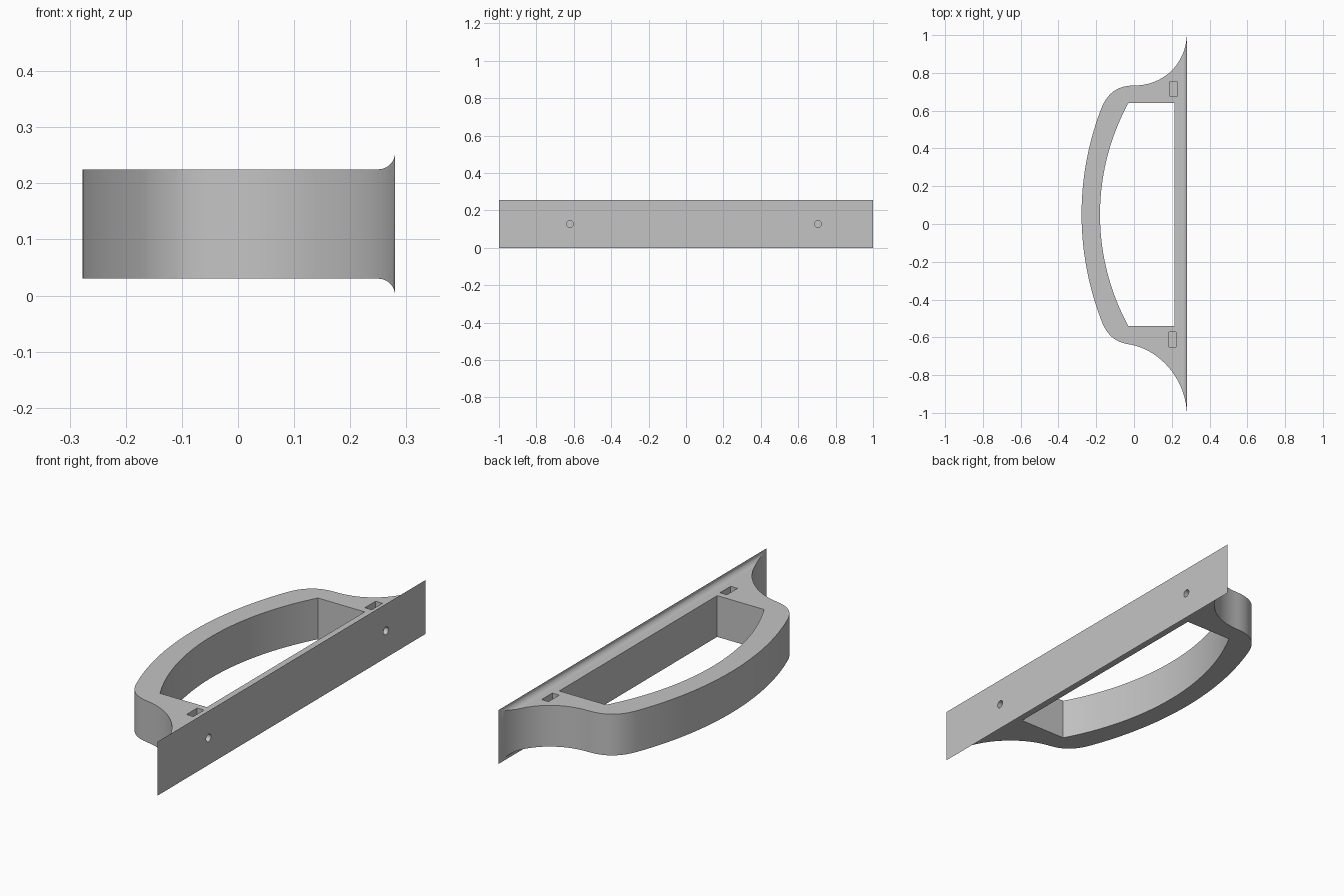
import bpy, bmesh, math
from mathutils import Vector
from mathutils.geometry import interpolate_bezier

if "Cube" in bpy.data.objects:
    bpy.data.objects.remove(bpy.data.objects["Cube"], do_unlink=True)

grey = bpy.data.materials.new("plain grey")
grey.use_nodes = True
colour = (0.55, 0.55, 0.55, 1)
grey.diffuse_color = colour
grey.node_tree.nodes["Principled BSDF"].inputs["Base Color"].default_value = colour


def bezier(a, b, c, d, n=16):
    pts = interpolate_bezier(*[Vector((*p, 0)) for p in (a, b, c, d)], n)
    return [(p.x, p.y) for p in pts]


def bow(top, bottom, sag, n=40):
    """Circular arc from top to bottom, bulging sideways towards -x."""
    half = (top[1] - bottom[1]) / 2
    r = (half ** 2 + sag ** 2) / (2 * sag)
    a = math.asin(half / r)
    pts = []
    for i in range(n + 1):
        t = i / n
        ang = a * (1 - 2 * t)
        chord_x = top[0] + (bottom[0] - top[0]) * t
        pts.append((chord_x + r * math.cos(a) - r * math.cos(ang),
                    (top[1] + bottom[1]) / 2 + r * math.sin(ang)))
    return pts


def prism(name, outline, place, lo, hi):
    """Extrude a closed outline; place maps (u, v, depth) to a 3D point."""
    bm = bmesh.new()
    clean = [p for i, p in enumerate(outline)
             if (Vector(p) - Vector(outline[i - 1])).length > 1e-5]
    rings = [[bm.verts.new(place(u, v, d)) for u, v in clean] for d in (lo, hi)]
    bm.faces.new(rings[0])
    bm.faces.new(rings[1])
    for i in range(len(clean)):
        bm.faces.new((rings[0][i - 1], rings[0][i], rings[1][i], rings[1][i - 1]))
    bmesh.ops.recalc_face_normals(bm, faces=bm.faces[:])
    mesh = bpy.data.meshes.new(name)
    bm.to_mesh(mesh)
    bm.free()
    mesh.materials.append(grey)
    obj = bpy.data.objects.new(name, mesh)
    bpy.context.collection.objects.link(obj)
    return obj


def along_z(u, v, d):
    return (u, v, d)


def along_y(u, v, d):
    return (u, d, v)


def along_x(u, v, d):
    return (d, u, v)


def box(x0, x1, y0, y1):
    return [(x0, y0), (x1, y0), (x1, y1), (x0, y1)]


# Plan of the handle: flared ends, round shoulders and a bowed grip
back, beyond = 0.28, 0.34
plan = [(beyond, -1), (beyond, 1)]
plan += bezier((back, 1), (0.272, 0.84), (0.15, 0.733), (0, 0.733), 24)
plan += bezier((0, 0.733), (-0.08, 0.733), (-0.135, 0.70), (-0.17, 0.62))
plan += bow((-0.17, 0.62), (-0.165, -0.53), 0.11)
plan += bezier((-0.165, -0.53), (-0.13, -0.605), (-0.085, -0.628), (-0.02, -0.638))
plan += bezier((-0.02, -0.638), (0.13, -0.665), (0.27, -0.81), (back, -1), 24)
handle = prism("door_handle", plan, along_z, -0.1, 0.4)

# Height profile: flat grip that flares into the mounting face
r, mid, half = 0.03, 0.1275, 0.0975
flare = [(back - r + r * math.sin(a), half + r - r * math.cos(a))
         for a in (math.pi / 2 * i / 12 for i in range(13))]
side = [(-0.4, mid + half)] + [(x, mid + h) for x, h in flare]
side += [(x, mid - h) for x, h in reversed(flare)] + [(-0.4, mid - half)]
profile = prism("height_profile", side, along_y, -1.1, 1.1)

# Finger opening
opening = prism("finger_opening",
                [(0.215, -0.54), (0.215, 0.64)] + bow((-0.03, 0.64), (-0.03, -0.54), 0.15),
                along_z, -0.1, 0.4)

cuts = [(profile, "INTERSECT"), (opening, "DIFFERENCE")]

# Nut slots in the top and screw holes in the mounting face
for x, y, hole_y in ((0.209, 0.715, 0.706), (0.204, -0.611, -0.62)):
    slot = prism("nut_slot", box(x - 0.018, x + 0.018, y - 0.04, y + 0.04),
                 along_z, 0.1, 0.4)
    ring = [(hole_y + 0.018 * math.cos(i * math.tau / 24),
             mid + 0.018 * math.sin(i * math.tau / 24)) for i in range(24)]
    hole = prism("screw_hole", ring, along_x, x, 0.4)
    cuts += [(slot, "DIFFERENCE"), (hole, "DIFFERENCE")]

bpy.ops.object.select_all(action="DESELECT")
bpy.context.view_layer.objects.active = handle
handle.select_set(True)
for cutter, operation in cuts:
    mod = handle.modifiers.new("cut", "BOOLEAN")
    mod.operation = operation
    mod.solver = "EXACT"
    mod.object = cutter
    bpy.ops.object.modifier_apply(modifier=mod.name)
    bpy.data.objects.remove(cutter, do_unlink=True)

# Smooth curves, crisp corners, flat large faces
bpy.ops.object.shade_smooth_by_angle(angle=math.radians(25))
weighted = handle.modifiers.new("weighted_normals", "WEIGHTED_NORMAL")
weighted.keep_sharp = True
